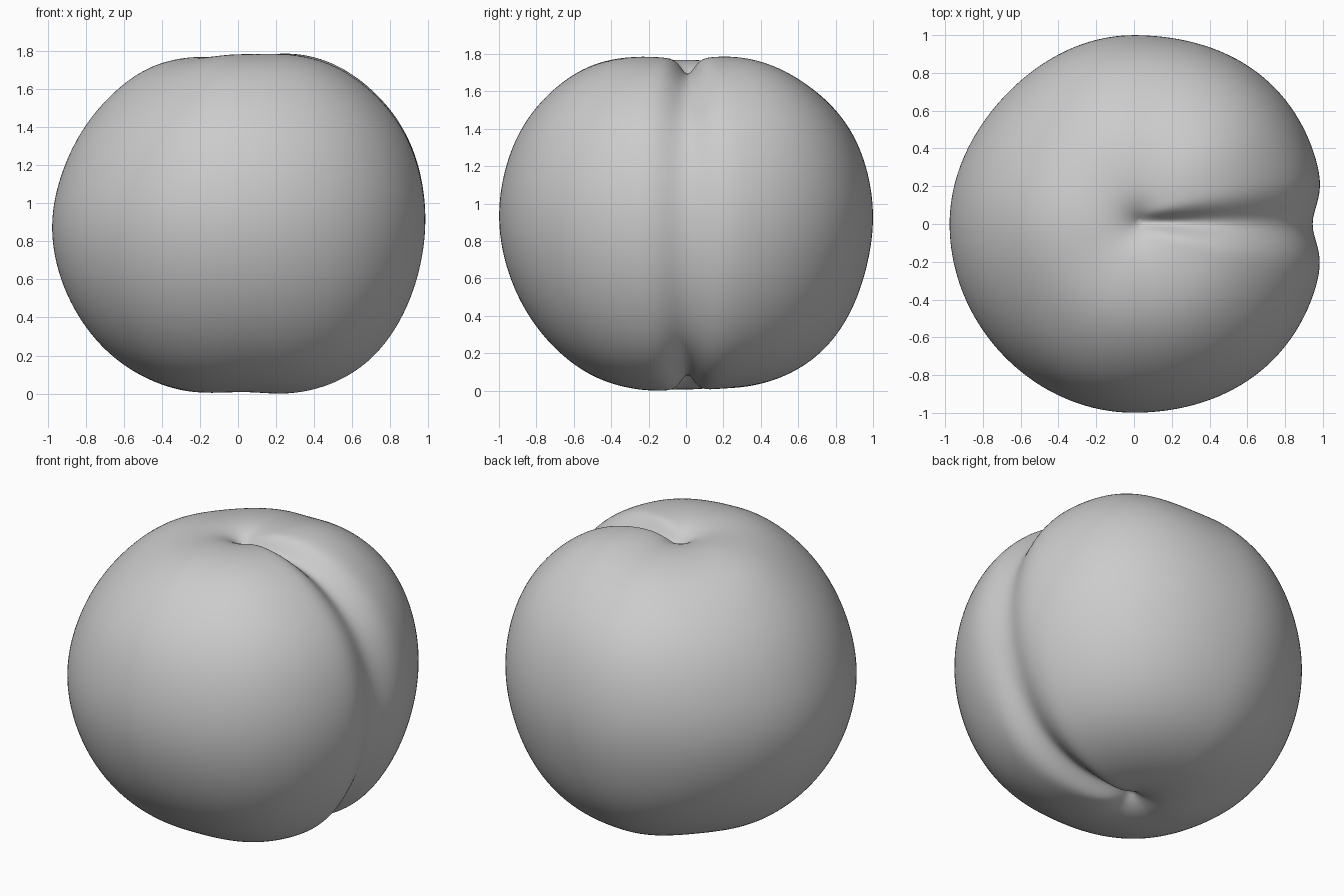
import bpy
import bmesh
import math
from mathutils import Vector

cube = bpy.data.objects.get("Cube")
if cube:
    bpy.data.objects.remove(cube, do_unlink=True)

SEGMENTS = 192   # around the fruit
STEPS = 10       # rings between two profile rows
CENTRE = .9      # height the body distances are measured from

# Distance of the body from its centre, every 15 degrees from straight down
# to straight up, towards +x, +y, -x, -y
BODY = [
    (.895, .895, .895, .895),
    (.93, .917, .93, .927),
    (.985, .968, .957, .965),
    (1.02, 1.003, .973, .972),
    (1.015, 1.002, .975, .978),
    (1.01, .99, .978, .985),
    (1.01, 1, .98, 1),
    (1.015, 1.005, .96, 1.005),
    (1.015, 1.01, .953, 1.015),
    (.99, .985, .948, 1.005),
    (.963, .953, .95, .985),
    (.907, .895, .901, .914),
    (.87, .87, .87, .87),
]

# Fullness between the four directions: amount, and how much more towards
# the top, keyed by (x is positive, y is positive)
CORNERS = {
    (True, True): (.03, .035),
    (False, True): (-.024, .004),
    (False, False): (-.006, -.022),
    (True, False): (.024, 0),
}


def spline(rows):
    """Smooth curve along the rows, passing through both end rows."""
    first = [2 * p - q for p, q in zip(rows[0], rows[1])]
    last = [2 * p - q for p, q in zip(rows[-1], rows[-2])]
    padded = [first, *rows, last]
    result = []
    for quad in zip(padded, padded[1:], padded[2:], padded[3:]):
        for s in range(STEPS):
            t = s / STEPS
            weights = ((1 - t) ** 3, 3 * t ** 3 - 6 * t * t + 4,
                       3 * (t * t + t - t ** 3) + 1, t ** 3)
            result.append([sum(w * v for w, v in zip(weights, column)) / 6
                           for column in zip(*quad)])
    result.append(rows[-1])
    return result


RINGS = spline(BODY)


def dip(r):
    """Strength of the pinch around each pole."""
    return math.exp(-(r / .095) ** 1.15)


def body_point(i, angle):
    """Distance from the axis and height, before creasing."""
    plus_x, plus_y, minus_x, minus_y = RINGS[i]
    c, s = math.cos(angle), math.sin(angle)
    along_x = plus_x if c > 0 else minus_x
    along_y = plus_y if s > 0 else minus_y
    size = along_x * c * c + along_y * s * s
    tilt = math.pi * i / (len(RINGS) - 1)
    up = -math.cos(tilt)
    amount, rise = CORNERS[c > 0, s > 0]
    size *= 1 + (amount + rise * up) * (1 - up ** 8) * math.sin(2 * angle) ** 2
    return Vector((size * math.sin(tilt), CENTRE + size * up))


def surface_point(i, angle):
    point = body_point(i, angle)
    along = body_point(i + 1, angle) - body_point(i - 1, angle)
    normal = Vector((along.y, -along.x)).normalized()
    r = point.x
    pinch = dip(r)
    # crease running from pole to pole on the +x side
    sideways = r * abs(math.remainder(angle, math.tau))
    depth = (.065 + .022 * normal.y ** 2) * (1 - pinch)
    depth *= math.exp(-(sideways / (.028 + .122 * r)) ** 2)
    point -= normal * depth
    # dimple at each pole
    point.y -= math.copysign(.09 * pinch, point.y - CENTRE)
    lean = 1 - min(r, 1)
    return Vector((point.x * math.cos(angle) + .03 * lean,
                   point.x * math.sin(angle) + .01 * lean, point.y))


# Skin of the fruit: rings joined by quads, a fan at each pole
bm = bmesh.new()
loops = []
for i in range(1, len(RINGS) - 1):
    loops.append([bm.verts.new(surface_point(i, math.tau * k / SEGMENTS))
                  for k in range(SEGMENTS)])
bottom = bm.verts.new((.03, .01, CENTRE - BODY[0][0] + .09))
top = bm.verts.new((.03, .01, CENTRE + BODY[-1][0] - .09))
for k in range(SEGMENTS):
    n = (k + 1) % SEGMENTS
    for low, high in zip(loops, loops[1:]):
        bm.faces.new((low[k], low[n], high[n], high[k]))
    bm.faces.new((bottom, loops[0][n], loops[0][k]))
    bm.faces.new((top, loops[-1][k], loops[-1][n]))
for face in bm.faces:
    face.smooth = True
bmesh.ops.recalc_face_normals(bm, faces=bm.faces)
mesh = bpy.data.meshes.new("fruit")
bm.to_mesh(mesh)
bm.free()
fruit = bpy.data.objects.new("fruit", mesh)
bpy.context.collection.objects.link(fruit)

# Plain grey skin
skin = bpy.data.materials.new("grey")
skin.use_nodes = True
grey = (.6, .6, .6, 1)
skin.diffuse_color = grey
skin.node_tree.nodes["Principled BSDF"].inputs["Base Color"].default_value = grey
mesh.materials.append(skin)
